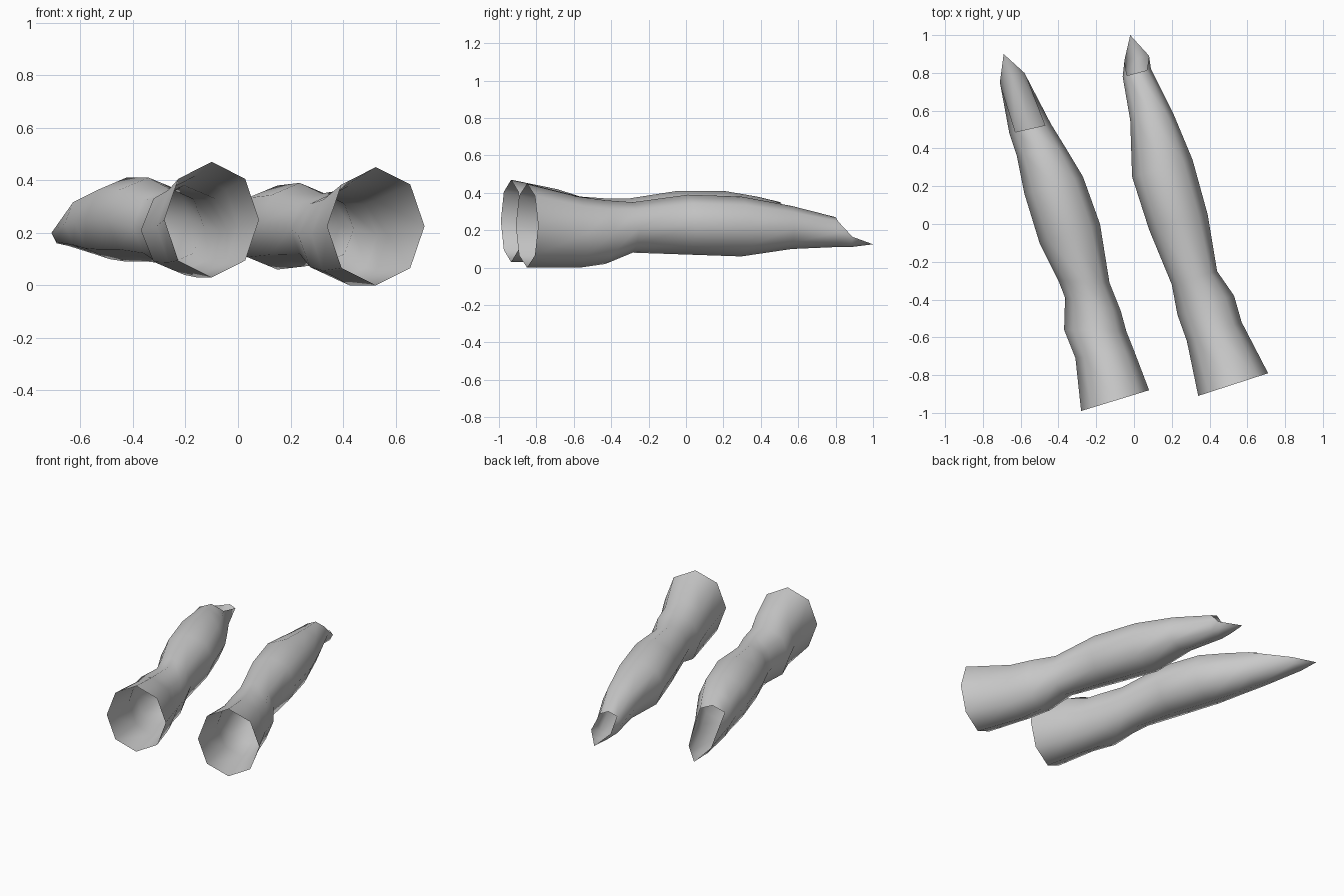
import bpy
import bmesh
from math import cos, sin, pi
from mathutils import Vector

SIDES = 8

default_cube = bpy.data.objects.get("Cube")
if default_cube:
    bpy.data.objects.remove(default_cube, do_unlink=True)

# Single plain grey colour
grey = bpy.data.materials.new("plain grey")
grey.use_nodes = True
colour = (0.6, 0.6, 0.6, 1)
grey.diffuse_color = colour
grey.node_tree.nodes["Principled BSDF"].inputs["Base Color"].default_value = colour


def section(bm, left_x, left_y, right_x, right_y, low, high):
    """Upright octagonal section between a left and a right edge point."""
    left, right = Vector((left_x, left_y, 0)), Vector((right_x, right_y, 0))
    middle = (left + right) / 2 + Vector((0, 0, (low + high) / 2))
    across = (right - left) / 2
    up = Vector((0, 0, (high - low) / 2))
    angles = [2 * pi * i / SIDES for i in range(SIDES)]
    return [bm.verts.new(middle + across * cos(a) + up * sin(a)) for a in angles]


def build_leg(name, sections, toe_section, toe_tip):
    """Open tube through the sections, ending in a trough with a pointed toe."""
    bm = bmesh.new()
    rings = [section(bm, *values) for values in sections]
    for a, b in zip(rings, rings[1:]):
        for i in range(SIDES):
            j = (i + 1) % SIDES
            bm.faces.new((a[i], b[i], b[j], a[j]))

    # Lower half of the foot, open above
    ankle = rings[-1]
    toe = section(bm, *toe_section)
    tip = bm.verts.new(toe_tip)
    half = SIDES // 2
    for i in range(half, SIDES):
        j = (i + 1) % SIDES
        bm.faces.new((ankle[i], toe[i], toe[j], ankle[j]))
        bm.faces.new((toe[i], tip, toe[j]))
    # Sloping side edges of the opening
    bm.faces.new((ankle[half - 1], toe[half], ankle[half]))
    bm.faces.new((ankle[0], toe[0], ankle[1]))
    loose = [v for v in bm.verts if not v.link_faces]
    bmesh.ops.delete(bm, geom=loose, context='VERTS')

    for face in bm.faces:
        face.smooth = True
    mesh = bpy.data.meshes.new(name)
    bm.to_mesh(mesh)
    bm.free()
    mesh.materials.append(grey)
    leg = bpy.data.objects.new(name, mesh)
    bpy.context.collection.objects.link(leg)
    return leg


# Sections from thigh to ankle: left x, y, right x, y, low, high
build_leg("right_leg", [
    (-.28, -.99, .08, -.88, .03, .47),
    (-.31, -.71, 0, -.67, .03, .42),
    (-.37, -.56, -.04, -.57, .04, .38),
    (-.365, -.39, -.07, -.46, .05, .37),
    (-.4, -.3, -.13, -.31, .08, .37),
    (-.5, -.1, -.18, 0, .09, .41),
    (-.58, .16, -.27, .25, .09, .41),
    (-.62, .36, -.36, .4, .1, .38),
    (-.66, .48, -.44, .53, .12, .35),
], (-.71, .75, -.58, .8, .15, .25), (-.69, .9, .16))

build_leg("left_leg", [
    (.34, -.91, .71, -.79, 0, .45),
    (.28, -.62, .57, -.52, 0, .38),
    (.23, -.48, .53, -.38, .02, .36),
    (.2, -.32, .44, -.25, .08, .35),
    (.08, -.03, .39, .05, .07, .39),
    (-.01, .25, .31, .34, .06, .38),
    (-.02, .55, .21, .58, .1, .33),
    (-.06, .78, .09, .82, .11, .27),
], (-.05, .87, .08, .89, .11, .22), (-.02, 1, .125))
